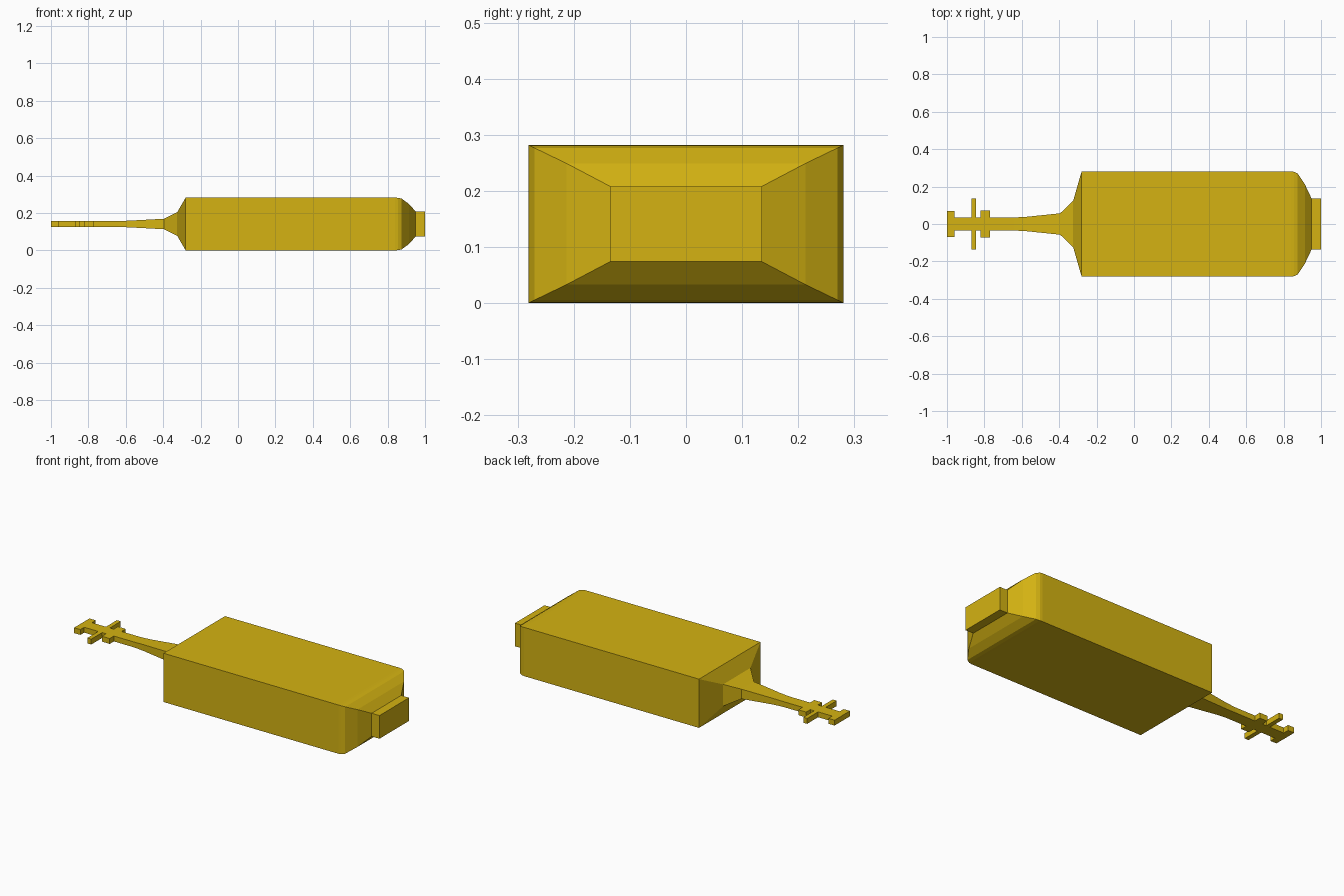
import bpy, bmesh

if "Cube" in bpy.data.objects:
    bpy.data.objects.remove(bpy.data.objects["Cube"])

MID = 0.141  # height of the long axis

gold = bpy.data.materials.new("gold yellow")
gold.diffuse_color = (0.66, 0.45, 0.006, 1)
gold.use_nodes = True
gold.node_tree.nodes["Principled BSDF"].inputs["Base Color"].default_value = gold.diffuse_color


def loft(name, sections):
    """Rectangular loft along x from (x, half width, half height) sections."""
    bm = bmesh.new()
    rings = [[bm.verts.new((x, sy * w, MID + sz * h))
              for sy, sz in ((-1, -1), (1, -1), (1, 1), (-1, 1))]
             for x, w, h in sections]
    for a, b in zip(rings, rings[1:]):
        for i in range(4):
            j = (i + 1) % 4
            bm.faces.new((a[i], a[j], b[j], b[i]))
    bm.faces.new(rings[0])
    bm.faces.new(rings[-1])
    bmesh.ops.recalc_face_normals(bm, faces=bm.faces)
    me = bpy.data.meshes.new(name)
    bm.to_mesh(me)
    bm.free()
    me.materials.append(gold)
    bpy.context.collection.objects.link(bpy.data.objects.new(name, me))


# main block with rounded shoulder
loft("body", [(-0.28, 0.281, 0.141), (0.84, 0.281, 0.141), (0.855, 0.279, 0.14),
              (0.875, 0.27, 0.1355), (0.913, 0.213, 0.108), (0.95, 0.135, 0.067)])
# end cap
loft("end_cap", [(0.95, 0.135, 0.067), (1.0, 0.135, 0.067)])
# flared neck running into the thin stem
loft("neck", [(-0.77, 0.035, 0.0155), (-0.64, 0.035, 0.0155), (-0.58, 0.038, 0.018),
              (-0.395, 0.057, 0.028), (-0.325, 0.125, 0.063), (-0.28, 0.281, 0.141)])

# flat key bit: stepped outline with cross bars
T = 0.0155
steps = [(-1.0, 0.07), (-0.96, 0.035), (-0.87, 0.135), (-0.845, 0.035),
         (-0.82, 0.073), (-0.77, None)]
outline = []
for (x0, w), (x1, _) in zip(steps, steps[1:]):
    outline += [(x0, w, T), (x1, w, T)]
loft("key_bit", outline)
